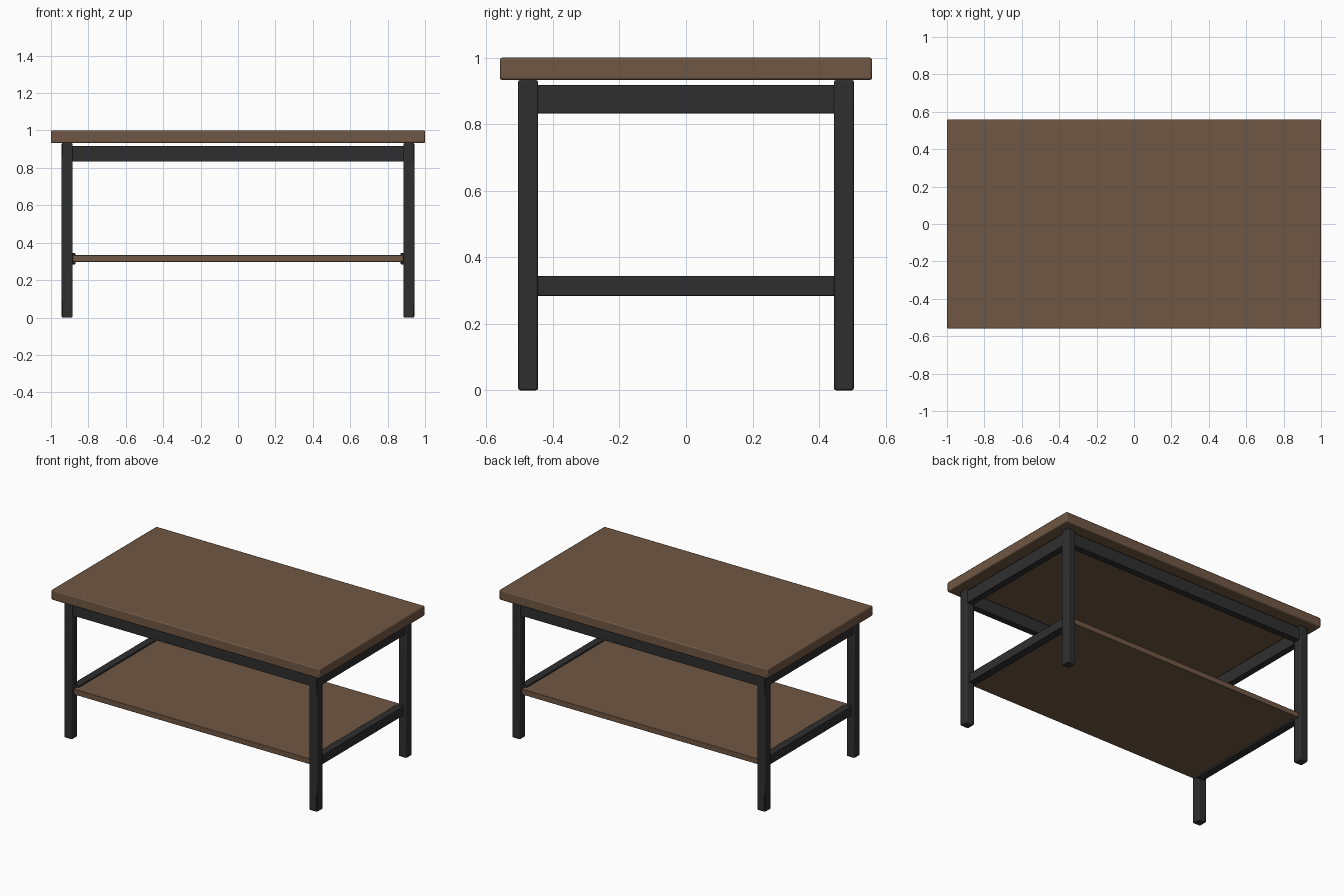
import bpy

if "Cube" in bpy.data.objects:
    bpy.data.objects.remove(bpy.data.objects["Cube"])


def material(name, rgb):
    m = bpy.data.materials.new(name)
    m.diffuse_color = (*rgb, 1)
    m.use_nodes = True
    m.node_tree.nodes["Principled BSDF"].inputs["Base Color"].default_value = m.diffuse_color
    return m


wood = material("walnut_brown", (0.16, 0.096, 0.056))
metal = material("charcoal_black", (0.028, 0.028, 0.029))


def box(name, lo, hi, mat, bevel):
    """Bevelled box between two opposite corners."""
    centre = [(a + b) / 2 for a, b in zip(lo, hi)]
    bpy.ops.mesh.primitive_cube_add(size=1, location=centre)
    ob = bpy.context.object
    ob.name = name
    ob.scale = [b - a for a, b in zip(lo, hi)]
    bpy.ops.object.transform_apply(location=False, rotation=False, scale=True)
    ob.data.materials.append(mat)
    if bevel:
        mod = ob.modifiers.new("soft_edges", "BEVEL")
        mod.width = bevel
        mod.segments = 2
    bpy.ops.object.shade_smooth_by_angle()
    return ob


def span(sign, a, b):
    """Mirror the interval a..b to the given side."""
    return sorted((sign * a, sign * b))


# Table top and lower shelf
box("table_top", (-1, -0.56, 0.933), (1, 0.56, 1), wood, 0.007)
box("lower_shelf", (-0.885, -0.485, 0.297), (0.885, 0.485, 0.334), wood, 0.003)

# Legs at the four corners
LX, LY = (0.884, 0.943), (0.445, 0.505)
for sx, side in ((-1, "left"), (1, "right")):
    for sy, end in ((-1, "front"), (1, "back")):
        x, y = span(sx, *LX), span(sy, *LY)
        box(f"{end}_{side}_leg", (x[0], y[0], 0), (x[1], y[1], 0.933), metal, 0.006)

# Long aprons under the top
for sy, end in ((-1, "front"), (1, "back")):
    y = span(sy, 0.453, 0.497)
    box(f"{end}_apron", (-0.89, y[0], 0.833), (0.89, y[1], 0.918), metal, 0.002)

# Short aprons and shelf rails
for sx, side in ((-1, "left"), (1, "right")):
    x = span(sx, 0.892, 0.936)
    box(f"{side}_apron", (x[0], -0.45, 0.833), (x[1], 0.45, 0.918), metal, 0.002)
    x = span(sx, 0.87, 0.922)
    box(f"{side}_shelf_rail", (x[0], -0.45, 0.284), (x[1], 0.45, 0.344), metal, 0.002)
